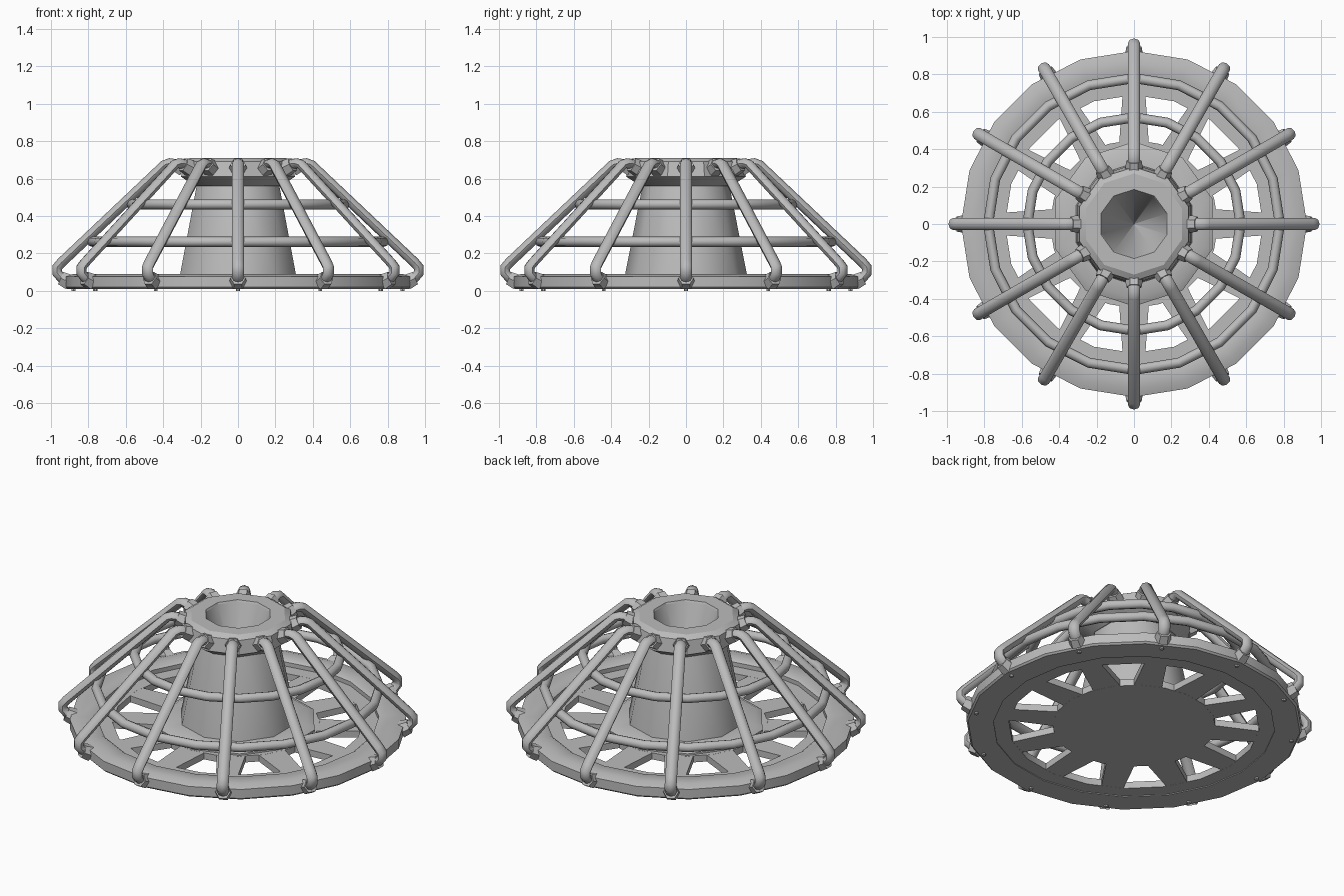
import bpy, bmesh, math
from mathutils import Vector, Matrix

if "Cube" in bpy.data.objects:
    bpy.data.objects.remove(bpy.data.objects["Cube"])

grey = bpy.data.materials.new("mid grey")
grey.diffuse_color = (0.5, 0.5, 0.5, 1)
grey.use_nodes = True
grey.node_tree.nodes["Principled BSDF"].inputs["Base Color"].default_value = grey.diffuse_color


def finish(bm, name, angle=40):
    bmesh.ops.remove_doubles(bm, verts=bm.verts, dist=1e-5)
    bmesh.ops.recalc_face_normals(bm, faces=bm.faces)
    mesh = bpy.data.meshes.new(name)
    bm.to_mesh(mesh)
    bm.free()
    mesh.materials.append(grey)
    ob = bpy.data.objects.new(name, mesh)
    bpy.context.collection.objects.link(ob)
    bpy.ops.object.select_all(action='DESELECT')
    ob.select_set(True)
    bpy.context.view_layer.objects.active = ob
    bpy.ops.object.shade_smooth_by_angle(angle=math.radians(angle))
    return ob


def skin(bm, rings, closed=False, caps=True):
    """Bridge equal-length rings of points with quads."""
    vr = [[bm.verts.new(p) for p in r] for r in rings]
    n = len(vr[0])
    for a, b in zip(vr, vr[1:] + vr[:1] if closed else vr[1:]):
        for i in range(n):
            j = (i + 1) % n
            bm.faces.new((a[i], a[j], b[j], b[i]))
    if caps and not closed:
        bm.faces.new(vr[0])
        bm.faces.new(vr[-1])


def lathe(name, profile, sides, closed=True, angle=40):
    """Turn an (r, z) profile about the z axis, one corner facing the back."""
    bm = bmesh.new()
    rings = []
    for r, z in profile:
        rings.append([(r * math.sin(2 * math.pi * i / sides),
                       r * math.cos(2 * math.pi * i / sides), z) for i in range(sides)])
    skin(bm, rings, closed=closed)
    return finish(bm, name, angle)


def radial_copies(ob, name, count=12):
    for k in range(1, count):
        c = ob.copy()
        c.name = f"{name}_{k + 1}"
        c.rotation_euler.z = 2 * math.pi * k / count
        bpy.context.collection.objects.link(c)


# Rim and flat floor ring
lathe("base_rim", [(0.775, 0.01), (0.915, 0.01), (0.925, 0.02), (0.925, 0.075),
                   (0.88, 0.09), (0.79, 0.09), (0.775, 0.08)], 20)
lathe("floor_ring", [(0.69, 0.015), (0.785, 0.015), (0.785, 0.055), (0.69, 0.055)], 20)
lathe("floor_disc", [(0.45, 0.015), (0.45, 0.055)], 20, closed=False)

# Tapered floor spokes
bm = bmesh.new()
skin(bm, [[(0.42, -0.08, z), (0.705, -0.06, z), (0.705, 0.06, z), (0.42, 0.08, z)]
          for z in (0.0155, 0.0545)])
radial_copies(finish(bm, "floor_spoke"), "floor_spoke")

# Central hub: foot, hollow tapered body, top collar
lathe("hub_foot", [(0.44, 0.05), (0.44, 0.065), (0.40, 0.085), (0.30, 0.085)], 10, closed=False)
lathe("hub_body", [(0.33, 0.05), (0.325, 0.09), (0.225, 0.60), (0.19, 0.70),
                   (0.18, 0.70), (0.001, 0.2)], 10, closed=False)
lathe("hub_collar", [(0.18, 0.70), (0.185, 0.71), (0.27, 0.71), (0.305, 0.69), (0.32, 0.61),
                     (0.24, 0.56), (0.20, 0.56)], 10, angle=20)

# Horizontal hoops behind the bars
for name, R, z in (("lower_hoop", 0.78, 0.262), ("upper_hoop", 0.57, 0.462)):
    tube = [(R + 0.027 * math.cos(t * math.pi / 4), z + 0.027 * math.sin(t * math.pi / 4))
            for t in range(8)]
    lathe(name, tube, 20, angle=60)

# Slanted cage bar with hooked ends
path = [Vector((x, 0, z)) for x, z in
        ((0.90, 0.05), (0.945, 0.07), (0.967, 0.095), (0.967, 0.125), (0.945, 0.15),
         (0.39, 0.675), (0.365, 0.682), (0.335, 0.678), (0.29, 0.655))]
bm = bmesh.new()
rings = []
for i, p in enumerate(path):
    t = (path[min(i + 1, len(path) - 1)] - path[max(i - 1, 0)]).normalized()
    side = Vector((0, 1, 0))
    up = side.cross(t)
    rings.append([p + 0.033 * math.cos(a * math.pi / 4) * side
                  + 0.027 * math.sin(a * math.pi / 4) * up for a in range(8)])
skin(bm, rings)
radial_copies(finish(bm, "cage_bar", 50), "cage_bar")


# Hexagonal nuts where the bars meet rim and collar
def nut(name, centre, tilt, radius, depth):
    bm = bmesh.new()
    bmesh.ops.create_cone(bm, cap_ends=True, segments=6, radius1=radius,
                          radius2=radius * 0.85, depth=depth,
                          matrix=Matrix.Translation(centre)
                          @ Matrix.Rotation(math.radians(tilt), 4, 'Y'))
    radial_copies(finish(bm, name, 20), name)


nut("rim_nut", (0.925, 0, 0.057), 65, 0.048, 0.05)
nut("collar_nut", (0.315, 0, 0.665), 65, 0.048, 0.05)

# Small bolt tips under the rim
bm = bmesh.new()
bmesh.ops.create_cone(bm, cap_ends=True, segments=6, radius1=0.012, radius2=0.012,
                      depth=0.02, matrix=Matrix.Translation((0.88, 0, 0.01)))
radial_copies(finish(bm, "bolt_tip"), "bolt_tip")
